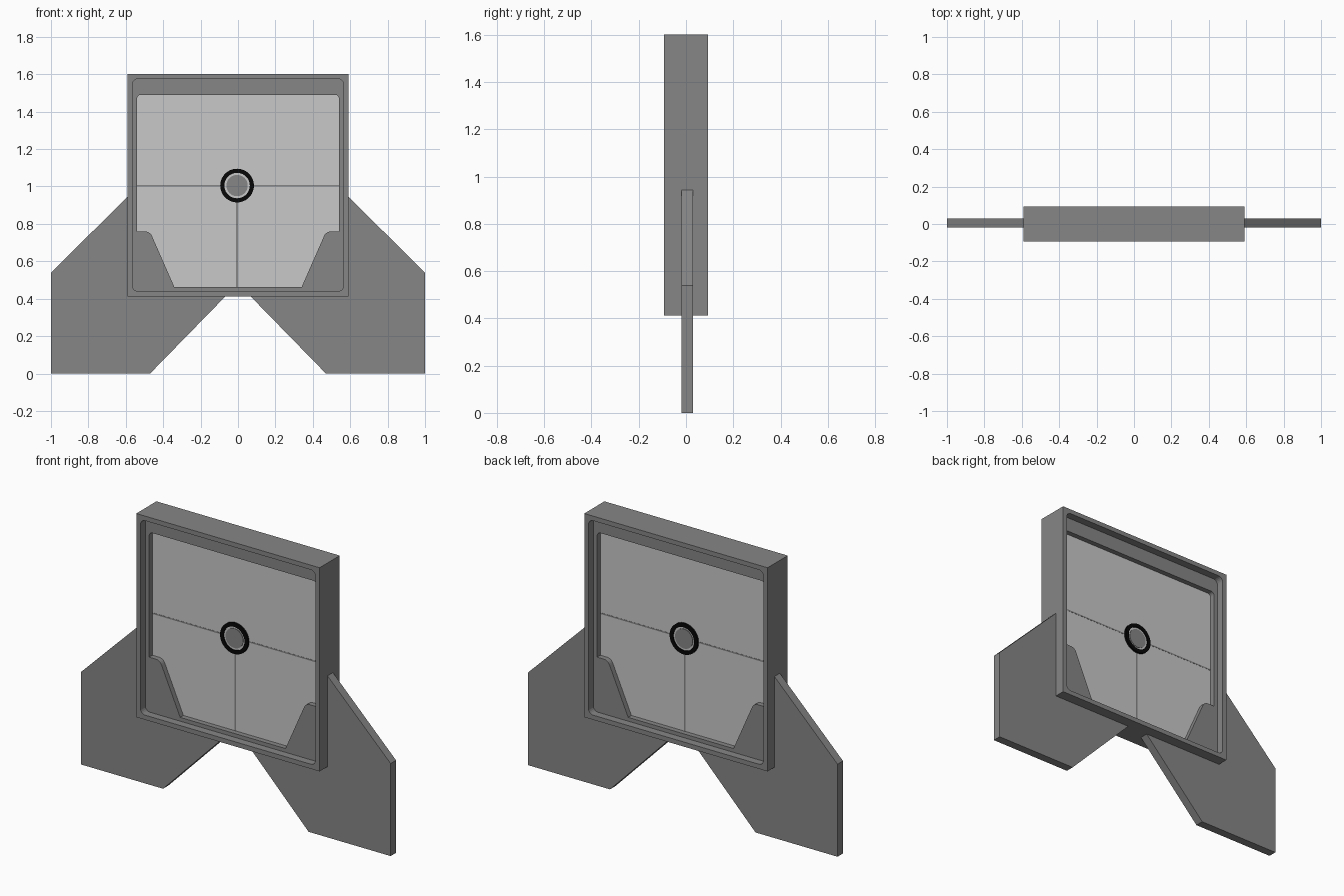
import bpy, math

if "Cube" in bpy.data.objects:
    bpy.data.objects.remove(bpy.data.objects["Cube"])


def material(name, v):
    m = bpy.data.materials.new(name)
    m.diffuse_color = (v, v, v, 1)
    m.use_nodes = True
    m.node_tree.nodes["Principled BSDF"].inputs["Base Color"].default_value = m.diffuse_color
    return m


GREY = material("frame grey", 0.238)
LIGHT = material("panel light grey", 0.58)
BLACK = material("ring black", 0.002)


def slab(name, loops, y0, y1, mat):
    """Extrude closed x-z outlines (later ones are holes) from y0 to y1."""
    cu = bpy.data.curves.new(name, 'CURVE')
    cu.dimensions, cu.fill_mode = '2D', 'BOTH'
    cu.extrude = (y1 - y0) / 2
    for pts in loops:
        sp = cu.splines.new('POLY')
        sp.points.add(len(pts) - 1)
        for p, (x, z) in zip(sp.points, pts):
            p.co = (x, z, 0, 1)
        sp.use_cyclic_u = True
    tmp = bpy.data.objects.new(name + "_curve", cu)
    bpy.context.collection.objects.link(tmp)
    me = bpy.data.meshes.new_from_object(tmp.evaluated_get(bpy.context.evaluated_depsgraph_get()))
    bpy.data.objects.remove(tmp)
    me.materials.clear()
    me.materials.append(mat)
    for p in me.polygons:
        p.use_smooth = False
        p.material_index = 0
    ob = bpy.data.objects.new(name, me)
    ob.rotation_euler.x = math.pi / 2
    ob.location.y = (y0 + y1) / 2
    bpy.context.collection.objects.link(ob)
    return ob


def arc(cx, cz, r, a0, a1, n=5):
    return [(cx + r * math.cos(math.radians(a0 + (a1 - a0) * i / n)),
             cz + r * math.sin(math.radians(a0 + (a1 - a0) * i / n))) for i in range(n + 1)]


def rounded(x, z0, z1, r):
    return (arc(x - r, z1 - r, r, 0, 90) + arc(-x + r, z1 - r, r, 90, 180)
            + arc(-x + r, z0 + r, r, 180, 270) + arc(x - r, z0 + r, r, 270, 360))


def rect(x0, x1, z0, z1):
    return [(x0, z0), (x1, z0), (x1, z1), (x0, z1)]


def circle(r):
    return arc(CX, CZ, r, 0, 360 * 47 / 48, 47)


CX, CZ = -0.005, 1.005
PANEL = 0.018

# outer rim and the recessed ledge inside it
slab("rim", [rect(-0.592, 0.592, 0.413, 1.602), rounded(0.565, 0.44, 1.575, 0.03)], -0.093, 0.093, GREY)
half = [(0.34, 0.462)] + arc(0.497, 0.72, 0.04, 160, 90) + [(0.54, 0.76)] + arc(0.52, 1.47, 0.02, 0, 90)
opening = half + [(-x, z) for x, z in reversed(half)]
slab("ledge", [rect(-0.58, 0.58, 0.425, 1.59), opening], -0.048, 0.048, GREY)

# door panel
slab("door_panel", [rect(-0.56, 0.56, 0.445, 1.51)], -PANEL, PANEL, LIGHT)

# seams and lock on both faces of the door
for side, s in (("front", -1), ("back", 1)):
    def plate(name, loops, h, mat):
        a, b = sorted((s * (PANEL - 0.003), s * (PANEL + h)))
        slab(side + "_" + name, loops, a, b, mat)
    plate("cross_seam", [rect(-0.54, 0.54, CZ - 0.004, CZ + 0.004)], 0.001, GREY)
    plate("lower_seam", [rect(CX - 0.005, CX + 0.005, 0.46, CZ - 0.08)], 0.001, GREY)
    plate("lock_ring", [circle(0.09), circle(0.068)], 0.012, BLACK)
    plate("lock_inner_ring", [circle(0.069), circle(0.056)], 0.006, LIGHT)
    plate("lock_hub", [circle(0.057)], 0.009, GREY)

# side legs
leg = [(1, 0), (0.47, 0), (0.06, 0.42), (0.58, 0.42), (0.58, 0.955), (1, 0.54)]
for side, s in (("left", -1), ("right", 1)):
    slab(side + "_leg", [[(s * x, z) for x, z in leg]], -0.02, 0.03, GREY)
